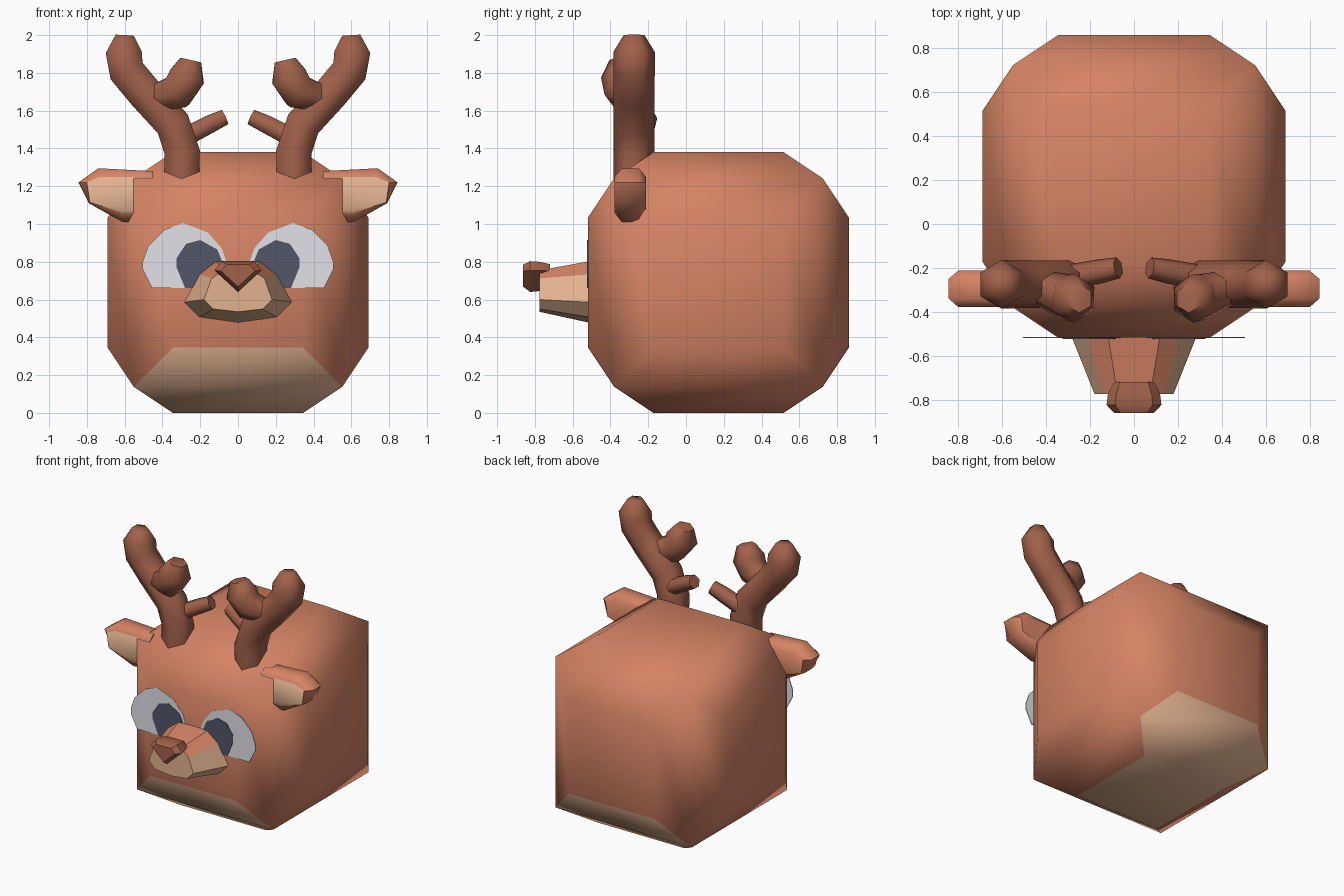
import bpy, bmesh, math
from mathutils import Vector

if "Cube" in bpy.data.objects:
    bpy.data.objects.remove(bpy.data.objects["Cube"])


def material(name, rgb):
    m = bpy.data.materials.new(name)
    m.diffuse_color = (*rgb, 1)
    m.use_nodes = True
    m.node_tree.nodes["Principled BSDF"].inputs["Base Color"].default_value = m.diffuse_color
    return m


FUR = material("orange_fur", (0.67, 0.23, 0.13))
CREAM = material("cream_fur", (0.76, 0.45, 0.28))
BROWN = material("antler_brown", (0.36, 0.12, 0.07))
WHITE = material("eye_white", (0.77, 0.77, 0.81))
DARK = material("pupil_dark", (0.085, 0.093, 0.138))


def finish(name, bm, mats, rule=None, angle=None, mirror=False):
    """Turn a bmesh into an object; rule(face) picks the material index."""
    bmesh.ops.recalc_face_normals(bm, faces=bm.faces[:])
    bm.normal_update()
    if rule:
        for f in bm.faces:
            f.material_index = int(rule(f))
    me = bpy.data.meshes.new(name)
    bm.to_mesh(me)
    bm.free()
    for m in mats:
        me.materials.append(m)
    me.shade_smooth()
    if angle:
        me.set_sharp_from_angle(angle=math.radians(angle))
    ob = bpy.data.objects.new(name, me)
    bpy.context.collection.objects.link(ob)
    if mirror:
        mod = ob.modifiers.new("mirror", 'MIRROR')
        mod.use_mirror_merge = False
    return ob


def loft(rings):
    """Skin closed rings of equal length and cap both ends."""
    bm = bmesh.new()
    vs = [[bm.verts.new(p) for p in r] for r in rings]
    n = len(vs[0])
    for a, b in zip(vs, vs[1:]):
        for i in range(n):
            j = (i + 1) % n
            bm.faces.new((a[i], a[j], b[j], b[i]))
    bm.faces.new(vs[0])
    bm.faces.new(vs[-1])
    return bm


def tube(path, sides=6):
    """Faceted tube along (x, y, z, radius) points."""
    pts = [Vector(p[:3]) for p in path]
    rings = []
    for i, p in enumerate(pts):
        t = (pts[min(i + 1, len(pts) - 1)] - pts[max(i - 1, 0)]).normalized()
        u = Vector((0, 1, 0))
        u = (u - t * u.dot(t)).normalized()
        v = t.cross(u)
        rings.append([p + path[i][3] * (u * math.cos(a) + v * math.sin(a))
                      for a in (2 * math.pi * k / sides for k in range(sides))])
    return loft(rings)


def at_y(y, outline):
    return [(x, y, z) for x, z in outline]


def symmetric(half):
    """Close a right-hand half outline with its mirror image."""
    return half + [(-x, z) for x, z in reversed(half) if x > 0]


# head: cube with every face inset and pushed outward
H, IN, CO = 0.69, 0.345, 0.552
bm = bmesh.new()
bmesh.ops.create_cube(bm, size=2 * CO)
sides = bm.faces[:]
bmesh.ops.inset_individual(bm, faces=sides, thickness=CO - IN)
bm.normal_update()
for f in sides:
    n = f.normal.copy()
    for v in f.verts:
        v.co = [math.copysign(H if abs(n[k]) > 0.5 else IN, v.co[k]) for k in range(3)]


def chin(f):
    c = f.calc_center_median()
    return c.z < -0.4 and abs(c.x) < 0.2


head = finish("head", bm, [FUR, CREAM], chin)
head.location = (0, 0.172, H)

# muzzle: tapered, orange on top
base = symmetric([(0, 0.475), (0.21, 0.505), (0.29, 0.585), (0.21, 0.735), (0.12, 0.805)])
tip = symmetric([(0, 0.535), (0.13, 0.55), (0.18, 0.6), (0.14, 0.712), (0.075, 0.755)])
finish("muzzle", loft([at_y(-0.50, base), at_y(-0.775, tip)]), [FUR, CREAM],
       lambda f: f.normal.z < 0.65, angle=25)

# nose
nose = symmetric([(0, 0.64), (0.125, 0.755), (0.085, 0.803)])


def shrink(k, cz=0.74):
    return [(x * k, cz + (z - cz) * k) for x, z in nose]


finish("nose", loft([at_y(-0.72, shrink(0.75)), at_y(-0.775, shrink(0.95)),
                     at_y(-0.825, nose), at_y(-0.862, shrink(0.72))]), [BROWN], angle=35)

# eyes: thin flat plates
eye = [(0.455, 0.66), (0.505, 0.76), (0.505, 0.80), (0.475, 0.885), (0.39, 0.97),
       (0.29, 1.005), (0.16, 0.955), (0.085, 0.87), (0.055, 0.78), (0.09, 0.66)]
pupil = [(0.28, 0.66), (0.325, 0.77), (0.325, 0.82), (0.275, 0.895), (0.20, 0.915),
         (0.11, 0.865), (0.075, 0.78), (0.10, 0.66)]
for name, shape, mat, y in (("eye", eye, WHITE, -0.520), ("pupil", pupil, DARK, -0.524)):
    finish(name, loft([at_y(y + 0.006, shape), at_y(y, shape)]), [mat],
           angle=30, mirror=True)

# ears: rounded outline with a cream front
outer = [(0.45, 1.28), (0.74, 1.295), (0.845, 1.22), (0.79, 1.11), (0.61, 1.01), (0.45, 1.02)]
inner = [(0.45, 1.25), (0.73, 1.25), (0.80, 1.22), (0.785, 1.115), (0.61, 1.06), (0.45, 1.06)]
finish("ear", loft([at_y(-0.379, inner), at_y(-0.34, outer), at_y(-0.25, outer),
                    at_y(-0.212, inner)]), [FUR, CREAM],
       lambda f: f.normal.y < -0.9, angle=50, mirror=True)

# antlers: main beam, forward tine, small inner tine
antler_parts = {
    "antler_beam": [(0.30, -0.275, 1.18, 0.108), (0.295, -0.275, 1.38, 0.108),
                    (0.345, -0.275, 1.53, 0.108), (0.49, -0.275, 1.69, 0.108),
                    (0.59, -0.275, 1.81, 0.11), (0.605, -0.275, 1.91, 0.11),
                    (0.60, -0.275, 2.0, 0.055)],
    "antler_front_tine": [(0.43, -0.29, 1.67, 0.08), (0.32, -0.33, 1.70, 0.105),
                          (0.27, -0.34, 1.78, 0.11), (0.25, -0.34, 1.868, 0.065)],
    "antler_inner_tine": [(0.28, -0.24, 1.46, 0.058), (0.15, -0.215, 1.528, 0.055),
                          (0.072, -0.20, 1.565, 0.048)],
}
for name, path in antler_parts.items():
    finish(name, tube(path), [BROWN], angle=65, mirror=True)
